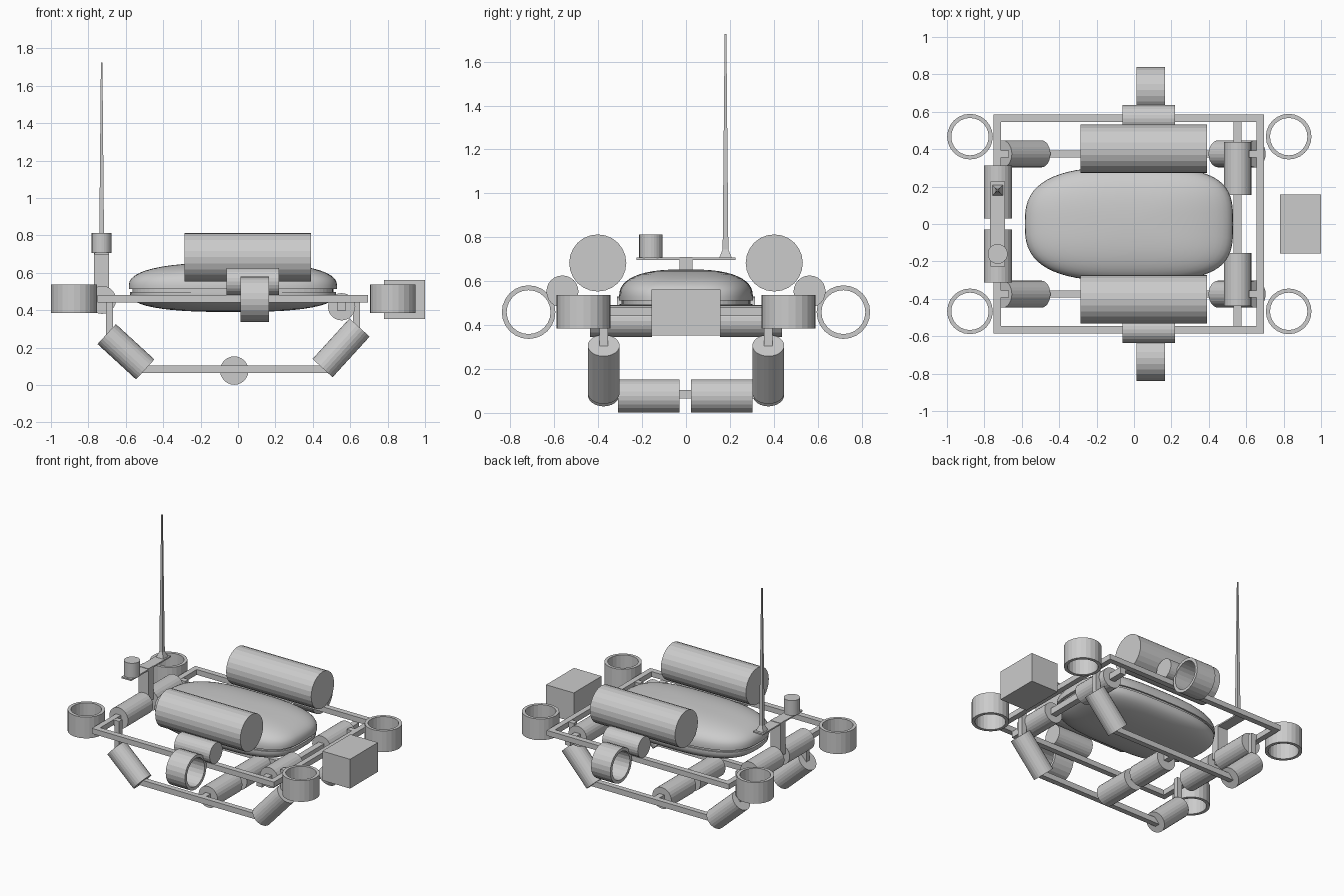
import bpy, bmesh, math
from mathutils import Vector

if "Cube" in bpy.data.objects:
    bpy.data.objects.remove(bpy.data.objects["Cube"])

SIDES = 24


def finish(name, bm, smooth=False):
    bmesh.ops.recalc_face_normals(bm, faces=bm.faces)
    me = bpy.data.meshes.new(name)
    bm.to_mesh(me)
    bm.free()
    ob = bpy.data.objects.new(name, me)
    bpy.context.collection.objects.link(ob)
    if smooth:
        bpy.context.view_layer.objects.active = ob
        ob.select_set(True)
        bpy.ops.object.shade_smooth_by_angle(angle=math.radians(35))
        ob.select_set(False)
    return ob


def box(name, lo, hi):
    bm = bmesh.new()
    bmesh.ops.create_cube(bm, size=1)
    for v in bm.verts:
        v.co = Vector([l + (c + 0.5) * (h - l) for c, l, h in zip(v.co, lo, hi)])
    return finish(name, bm)


def cyl(name, a, b, r):
    a, b = Vector(a), Vector(b)
    bm = bmesh.new()
    bmesh.ops.create_cone(bm, cap_ends=True, segments=SIDES, radius1=r, radius2=r, depth=(b - a).length)
    ob = finish(name, bm)
    ob.location = (a + b) / 2
    ob.rotation_euler = (b - a).to_track_quat('Z', 'Y').to_euler()
    return ob


def loft(name, rings, closed=False, smooth=False):
    """Skin a list of equal-length point rings; cap the ends unless closed."""
    bm = bmesh.new()
    loops = [[bm.verts.new(p) for p in ring] for ring in rings]
    pairs = list(zip(loops, loops[1:]))
    if closed:
        pairs.append((loops[-1], loops[0]))
    for p, q in pairs:
        n = len(p)
        for i in range(n):
            bm.faces.new((p[i], p[(i + 1) % n], q[(i + 1) % n], q[i]))
    if not closed:
        bm.faces.new(loops[0])
        bm.faces.new(loops[-1])
    return finish(name, bm, smooth)


def duct(name, center, outer, inner, length, along_x=False):
    rings = []
    for r, z in ((outer, -.5), (outer, .5), (inner, .5), (inner, -.5)):
        rings.append([(r * math.cos(t), r * math.sin(t), z * length)
                      for t in (2 * math.pi * i / SIDES for i in range(SIDES))])
    ob = loft(name, rings, closed=True)
    ob.location = center
    if along_x:
        ob.rotation_euler.y = math.pi / 2


# Rounded hull: superellipse outline, upper and lower shells with a recessed seam
def outline(s, z, n=64):
    pts = []
    for i in range(n):
        t = 2 * math.pi * i / n
        c, d = math.cos(t), math.sin(t)
        e = 2 / (3.4 if c > 0 else 2.8)
        pts.append((-.027 + s * .557 * math.copysign(abs(c) ** e, c),
                    s * .305 * math.copysign(abs(d) ** e, d), z))
    return pts


def shell(name, z0, z1, z2, scale):
    rings = [outline(scale, z0)]
    for k in range(12):
        a = math.pi / 2 * k / 12
        rings.append(outline(scale * math.cos(a) ** .75, z1 + (z2 - z1) * math.sin(a) ** .85))
    rings.append(outline(.08, z2))
    loft(name, rings, smooth=True)


shell("hull_upper", .512, .53, .654, 1)
shell("hull_lower", .497, .487, .39, .99)
loft("hull_seam", [outline(.965, .49), outline(.965, .52)])

# Rectangular main frame
for s in (-1, 1):
    y = s * .566
    box("frame_long_bar", (-.75, y - .02, .442), (.695, y + .02, .48))
for x in (-.73, .675):
    box("frame_cross_bar", (x - .02, -.55, .442), (x + .02, .55, .48))
box("front_cross_rod", (.532, -.55, .396), (.576, .55, .442))

for s in (-1, 1):
    # Buoyancy tanks and side thrusters
    cyl("top_tank", (-.285, s * .402, .683), (.39, s * .402, .683), .13)
    cyl("side_motor", (-.062, s * .563, .553), (.22, s * .563, .553), .073)
    duct("side_duct", (.09, s * .717, .459), .122, .1, .153, True)
    # Vertical corner ducts
    for x in (-.877, .827):
        duct("corner_duct", (x, s * .467, .461), .122, .1, .152)
    # Canisters lying across the frame ends
    cyl("rear_canister", (-.727, s * .03, .455), (-.727, s * .314, .455), .075)
    cyl("front_canister", (.554, s * .154, .418), (.554, s * .438, .418), .073)
    # Skid: uprights, tilted leg canisters, runner, bottom canisters
    y = s * .375
    for x in (-.687, .633):
        box("skid_upright", (x - .019, y - .019, .25), (x + .019, y + .019, .46))
    # short brackets tying the uprights to the frame sides
    for x0, x1 in ((-.73, -.668), (.614, .675)):
        box("skid_bracket", (x0, y - .019, .443), (x1, y + .019, .478))
    cyl("leg_canister", (-.702, y, .272), (-.496, y, .083), .0725)
    cyl("leg_canister", (.65, y, .307), (.452, y, .09), .0725)
    box("skid_runner", (-.53, y - .019, .065), (.48, y + .019, .105))
    cyl("bottom_canister", (-.02, s * .166 - .144, .077), (-.02, s * .166 + .136, .077), .076)
box("skid_cross_rod", (-.04, -.375, .065), (0, .375, .105))

# Front equipment box
box("front_box", (.78, -.158, .352), (1, .158, .562))

# Mast with shelf, sensor can and tall antenna
box("mast_post", (-.77, -.029, .47), (-.69, .029, .71))
box("mast_shelf", (-.768, -.226, .697), (-.69, .226, .707))
cyl("sensor_can", (-.729, -.16, .705), (-.729, -.16, .813), .053)
loft("antenna", [[(-.729 + a * w, .18 + b * w, z) for a, b in ((-1, -1), (1, -1), (1, 1), (-1, 1))]
                 for w, z in ((.029, .705), (.013, .745), (.004, 1.725))])
